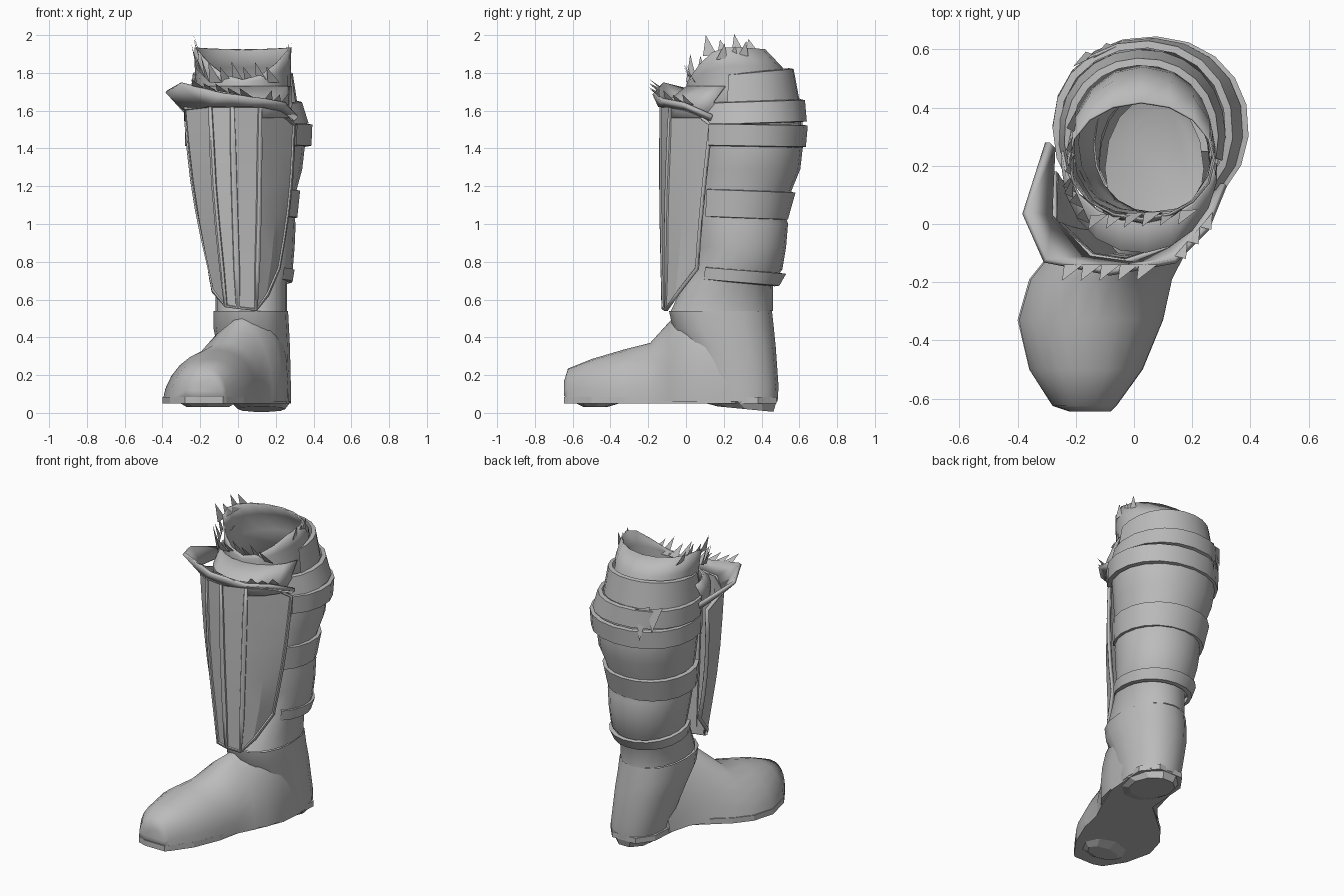
import bpy, bmesh, math
from mathutils import Vector

if "Cube" in bpy.data.objects:
    bpy.data.objects.remove(bpy.data.objects["Cube"])

GREY = (0.5, 0.5, 0.5, 1)
mat = bpy.data.materials.new("plain grey")
mat.use_nodes = True
mat.diffuse_color = GREY
mat.node_tree.nodes["Principled BSDF"].inputs["Base Color"].default_value = GREY


def finish(bm, name, smooth=35, thick=0):
    bmesh.ops.recalc_face_normals(bm, faces=bm.faces)
    me = bpy.data.meshes.new(name)
    bm.to_mesh(me)
    bm.free()
    me.materials.append(mat)
    ob = bpy.data.objects.new(name, me)
    bpy.context.collection.objects.link(ob)
    if thick:
        mod = ob.modifiers.new("thickness", "SOLIDIFY")
        mod.thickness = thick
    if smooth:
        bpy.ops.object.select_all(action="DESELECT")
        ob.select_set(True)
        bpy.context.view_layer.objects.active = ob
        bpy.ops.object.shade_smooth_by_angle(angle=math.radians(smooth))
    return ob


def loft(name, rows, closed=True, cap_start=False, cap_end=False, smooth=35, thick=0):
    bm = bmesh.new()
    grid = [[bm.verts.new(p) for p in row] for row in rows]
    n = len(rows[0])
    for a, b in zip(grid, grid[1:]):
        for i in range(n if closed else n - 1):
            j = (i + 1) % n
            bm.faces.new((a[i], a[j], b[j], b[i]))
    if cap_start:
        bm.faces.new(grid[0])
    if cap_end:
        bm.faces.new(grid[-1])
    return finish(bm, name, smooth, thick)


def signed_pow(v, p):
    return math.copysign(abs(v) ** p, v)


def oval(z, x0, x1, y0, y1, n=16, start=0, end=360, tilt=0, power=1.0, front=0, back=0):
    """Oval outline; angle 90 is the back; front and back lower those sides."""
    pts = []
    full = end - start == 360
    for i in range(n):
        t = math.radians(start + (end - start) * i / (n if full else n - 1))
        c, s = signed_pow(math.cos(t), power), signed_pow(math.sin(t), power)
        pts.append(((x0 + x1) / 2 + c * (x1 - x0) / 2, (y0 + y1) / 2 + s * (y1 - y0) / 2,
                    z + tilt * s - (front if s < 0 else back) * s * s))
    return pts


# Foot: arched sections from toe to instep (y, left x, right x, bottom, top)
FOOT = [(-0.645, -0.22, -0.08, 0.09, 0.17), (-0.625, -0.28, -0.06, 0.07, 0.235),
        (-0.50, -0.36, 0.03, 0.07, 0.285), (-0.33, -0.40, 0.10, 0.06, 0.335),
        (-0.19, -0.36, 0.13, 0.06, 0.37), (-0.09, -0.28, 0.18, 0.06, 0.48),
        (-0.03, -0.20, 0.23, 0.06, 0.54), (0.10, -0.10, 0.26, 0.06, 0.55),
        (0.25, -0.06, 0.27, 0.06, 0.52)]


def arch(y, x0, x1, z0, z1):
    rise = min(1, max(0, (y + 0.62) / 0.5))
    lean = 0.05 * rise
    pts = []
    for i in range(13):
        t = math.pi * i / 12
        c, s = signed_pow(math.cos(t), 0.8 + 0.3 * rise), math.sin(t) ** (0.85 + 0.3 * rise)
        pts.append(((x0 + x1) / 2 + c * (x1 - x0) / 2 + lean * s, y, z0 + (z1 - z0) * s))
    return pts


loft("foot", [arch(*f) for f in FOOT], cap_start=True, cap_end=True, smooth=60)

# Ankle and heel
ANKLE = [(0.06, -0.03, 0.28, 0.10, 0.485), (0.14, -0.05, 0.28, 0.08, 0.49),
         (0.35, -0.11, 0.275, 0.0, 0.475), (0.45, -0.13, 0.27, -0.07, 0.465),
         (0.54, -0.13, 0.265, -0.09, 0.455)]
loft("ankle", [oval(*a, power=0.88) for a in ANKLE], cap_start=True, smooth=60)

# Shaft with puffed cloth between the straps
SHAFT = [(0.54, -0.12, 0.26, -0.08, 0.46), (0.69, -0.12, 0.26, -0.01, 0.46),
         (0.76, -0.14, 0.29, 0.04, 0.51), (0.88, -0.17, 0.30, 0.04, 0.53),
         (1.00, -0.19, 0.305, 0.03, 0.54), (1.03, -0.19, 0.30, 0.03, 0.53),
         (1.18, -0.21, 0.31, 0.03, 0.56), (1.29, -0.24, 0.34, 0.04, 0.605),
         (1.42, -0.26, 0.355, 0.04, 0.62), (1.62, -0.27, 0.34, 0.03, 0.60)]
loft("shaft", [oval(*s, n=20, power=0.95) for s in SHAFT], smooth=50)
loft("insole", [oval(0.58, -0.1, 0.24, -0.06, 0.44), oval(0.56, -0.02, 0.2, 0.0, 0.4)],
     cap_end=True)

# Sole plate, toe tread and heel block
outline = [(f[1], f[0]) for f in FOOT[:6]] + [(-0.06, 0.10), (-0.04, 0.38), (0.03, 0.48),
           (0.20, 0.48), (0.28, 0.38), (0.26, 0.10)] + [(f[2], f[0]) for f in FOOT[5::-1]]
loft("sole", [[(x, y, z) for x, y in outline] for z in (0.05, 0.085)],
     cap_start=True, cap_end=True, smooth=0)
loft("heel_block", [oval(0.02, 0.0, 0.25, 0.16, 0.47, n=10, tilt=-0.015),
                    oval(0.06, -0.04, 0.28, 0.06, 0.49, n=10)], cap_start=True, smooth=0)
loft("toe_tread", [oval(0.03, -0.27, -0.05, -0.54, -0.42, n=8),
                   oval(0.06, -0.32, 0.0, -0.60, -0.32, n=8)], cap_start=True, smooth=0)


# Straps wrapped around the back, each a thin band with turned-in edges
def strap(name, z0, z1, low, high, tilt=0, start=-42, end=216):
    rows = []
    for z, box, grow in ((z0, low, -0.025), (z0 + 0.004, low, 0), (z1 - 0.004, high, 0),
                         (z1, high, -0.025)):
        x0, x1, y0, y1 = box
        rows.append(oval(z, x0 - grow, x1 + grow, y0 - grow, y1 + grow,
                         15, start, end, tilt, 0.95))
    loft(name, rows, closed=False, smooth=30)


strap("ankle_strap", 0.69, 0.76, (-0.15, 0.29, 0.02, 0.495), (-0.16, 0.30, 0.02, 0.53), -0.02)
strap("calf_strap", 1.03, 1.18, (-0.22, 0.315, 0.02, 0.54), (-0.24, 0.33, 0.02, 0.58), -0.01)
strap("knee_strap", 1.41, 1.53, (-0.28, 0.39, 0.02, 0.635), (-0.28, 0.395, 0.02, 0.645), -0.005)
strap("knee_cuff", 1.53, 1.65, (-0.28, 0.375, 0.02, 0.64), (-0.28, 0.34, 0.02, 0.63), 0.01)
strap("upper_cuff", 1.63, 1.80, (-0.26, 0.315, 0.0, 0.60), (-0.24, 0.29, 0.03, 0.57),
      0.025, -15, 200)

# Inner lining, its rim dipping at the front
loft("lining", [oval(1.50, -0.23, 0.30, 0.0, 0.56), oval(1.72, -0.22, 0.28, 0.0, 0.54),
                oval(1.84, -0.23, 0.28, 0.005, 0.51, front=0.09, back=0.01),
                oval(1.935, -0.23, 0.28, 0.015, 0.42, front=0.17, back=0.01)],
     smooth=50, thick=0.008)

# Cloth filling the gap between lining and guard
loft("front_cloth", [oval(z, -0.25, 0.29, y, 0.5, 10, 180, 350)
                     for z, y in ((1.56, -0.10), (1.65, -0.10), (1.73, 0.0))],
     closed=False, thick=0.01)

# Shin guard: columns between a top edge and a bottom edge, bowed outward
TOP = [(-0.285, 0.18, 1.55), (-0.285, 0.0, 1.62), (-0.15, -0.12, 1.63), (-0.03, -0.14, 1.63),
       (0.12, -0.09, 1.63), (0.22, 0.03, 1.61), (0.305, 0.13, 1.53)]
BOTTOM = [(-0.16, 0.08, 0.76), (-0.14, -0.03, 0.64), (-0.07, -0.12, 0.56), (0.0, -0.13, 0.55),
          (0.10, -0.115, 0.54), (0.165, -0.05, 0.62), (0.225, 0.06, 0.76)]
ROWS = 5


def guard_point(a, b, t):
    p = Vector(a).lerp(Vector(b), t)
    out = Vector((p.x - 0.03, (p.y - 0.25) * 0.4, 0)).normalized()
    return p + out * 0.02 * math.sin(math.pi * t) * min(1, abs(p.x - 0.03) / 0.15)


bm = bmesh.new()
grid = [[bm.verts.new(guard_point(a, b, r / ROWS)) for a, b in zip(TOP, BOTTOM)]
        for r in range(ROWS + 1)]
columns = [[bm.faces.new((grid[r][c], grid[r + 1][c], grid[r + 1][c + 1], grid[r][c + 1]))
            for r in range(ROWS)] for c in range(6)]
bmesh.ops.recalc_face_normals(bm, faces=bm.faces)
for group in (columns[0] + columns[1], columns[2], columns[3], columns[4] + columns[5]):
    bmesh.ops.inset_region(bm, faces=group, thickness=0.014, depth=0, use_boundary=True)
    bmesh.ops.inset_region(bm, faces=group, thickness=0.004, depth=-0.008, use_boundary=True)
finish(bm, "shin_guard", 15, 0.02)

# Flared collar above the guard, highest on its right
inner = [(-0.27, 0.26, 1.60), (-0.28, 0.03, 1.62), (-0.15, -0.11, 1.63), (0.0, -0.13, 1.63),
         (0.12, -0.08, 1.63), (0.22, 0.02, 1.61), (0.29, 0.14, 1.56)]
outer = [(-0.29, 0.28, 1.64), (-0.37, 0.04, 1.71), (-0.30, -0.12, 1.75), (-0.08, -0.16, 1.695),
         (0.14, -0.12, 1.665), (0.25, -0.01, 1.645), (0.31, 0.14, 1.58)]
loft("collar", [inner, outer], closed=False, smooth=30, thick=0.02)


# Ragged fur points along the rims
def spikes(name, start, end, count, rise, lean):
    bm = bmesh.new()
    a, b = Vector(start), Vector(end)
    step = (b - a) / count
    for i in range(count):
        p = a + step * i
        tip = p + step * 0.2 + Vector((lean[0], lean[1], rise * (1 - 0.25 * (i % 2))))
        bm.faces.new([bm.verts.new(q) for q in (p, p + step, tip)])
    finish(bm, name, 0)


spikes("right_fur", (-0.21, 0.09, 1.89), (-0.20, 0.39, 1.90), 4, 0.11, (-0.03, 0.0))
spikes("right_front_fur", (-0.22, 0.16, 1.82), (-0.15, 0.0, 1.75), 3, 0.13, (-0.03, -0.02))
spikes("left_fur", (0.26, 0.33, 1.89), (0.28, 0.16, 1.87), 3, 0.08, (0.01, 0.0))
spikes("front_fur", (-0.15, 0.03, 1.75), (0.22, 0.05, 1.75), 6, 0.11, (-0.02, -0.05))
spikes("collar_fur", (-0.24, -0.14, 1.73), (0.08, -0.14, 1.67), 5, 0.04, (-0.02, -0.055))
spikes("left_collar_fur", (0.14, -0.11, 1.66), (0.27, 0.04, 1.63), 3, 0.05, (0.03, -0.02))

# Loose strap ends hanging from the knee cuff
for name, x, y, drop in (("strap_tail_a", -0.06, 0.61, -0.20), ("strap_tail_b", -0.13, 0.58, -0.14)):
    spikes(name, (x, y, 1.66), (x - 0.08, y - 0.04, 1.68), 1, drop, (-0.02, 0.02))
